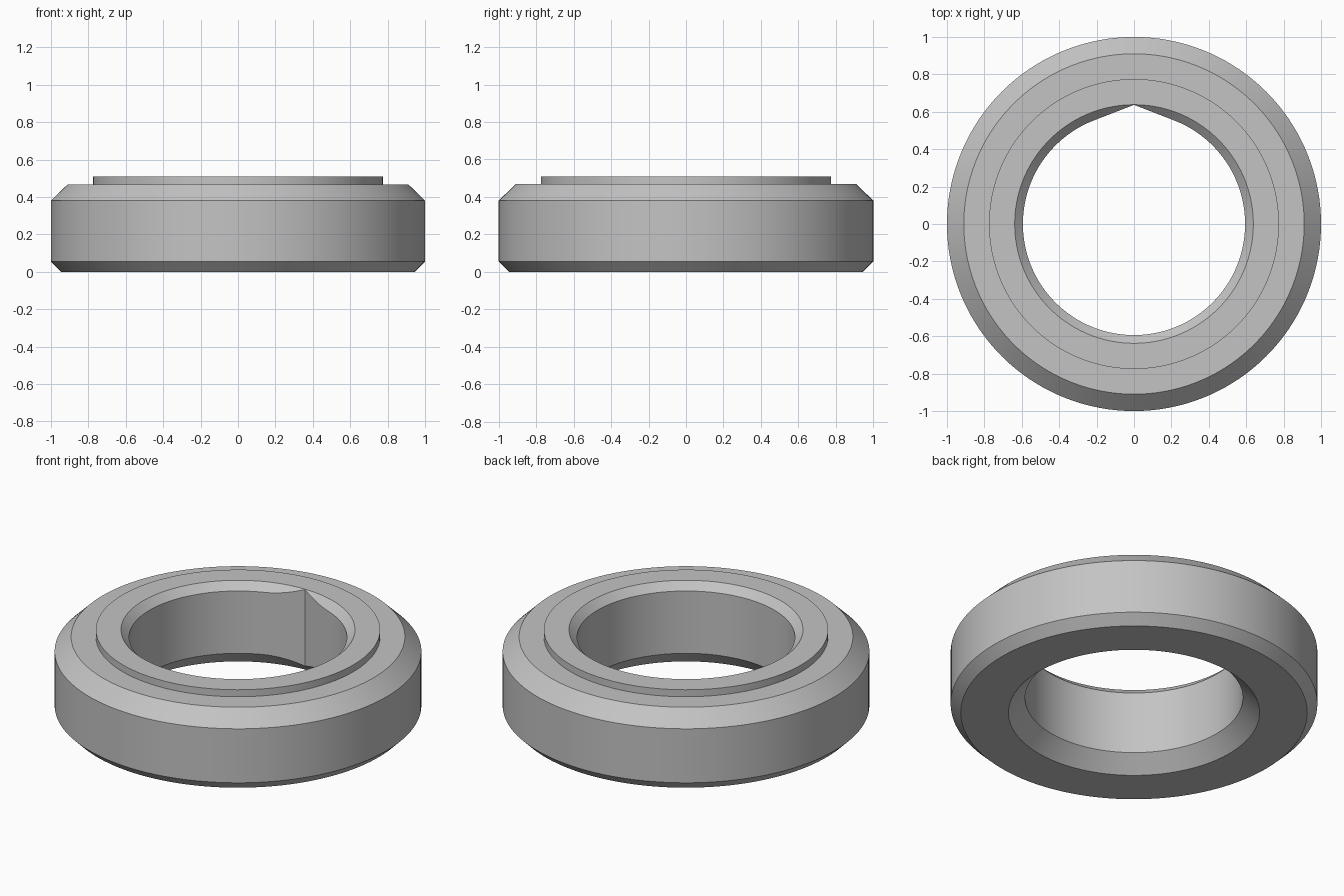
import bpy, bmesh
from math import pi, cos, sin, acos, radians

cube = bpy.data.objects.get("Cube")
if cube:
    bpy.data.objects.remove(cube, do_unlink=True)

SEGMENTS = 136
HEIGHT = 0.51
BORE, TIP = 0.594, 0.637            # teardrop bore: round radius and point
RIM_TOP, RIM_BOTTOM = 0.638, 0.685  # bore chamfer radii on the end faces

# Outer profile (radius, height) from the underside to the raised lip
OUTER = [(0.945, 0), (1, 0.055), (1, 0.38), (0.91, 0.468), (0.775, 0.468), (0.775, HEIGHT)]


def bore_radius(angle):
    """Circle whose tangents meet in a point at the back."""
    off = abs(angle - pi / 2)
    spread = acos(BORE / TIP)
    return BORE / cos(spread - off) if off < spread else BORE


def section(angle):
    """Closed cross-section, with 45 degree chamfers meeting the bore."""
    b = bore_radius(angle)
    return OUTER + [(RIM_TOP, HEIGHT), (b, HEIGHT - RIM_TOP + b),
                    (b, RIM_BOTTOM - b), (RIM_BOTTOM, 0)]


# Sweep the section around the axis
bm = bmesh.new()
rings = []
for i in range(SEGMENTS):
    a = 2 * pi * i / SEGMENTS
    rings.append([bm.verts.new((r * cos(a), r * sin(a), z)) for r, z in section(a)])
for i, ring in enumerate(rings):
    following = rings[(i + 1) % SEGMENTS]
    for j in range(len(ring)):
        k = (j + 1) % len(ring)
        bm.faces.new((ring[j], following[j], following[k], ring[k]))
bmesh.ops.recalc_face_normals(bm, faces=bm.faces)

mesh = bpy.data.meshes.new("collar_ring")
bm.to_mesh(mesh)
bm.free()
collar = bpy.data.objects.new("collar_ring", mesh)
bpy.context.collection.objects.link(collar)

# Plain grey finish
grey = bpy.data.materials.new("plain_grey")
grey.use_nodes = True
colour = (0.55, 0.55, 0.55, 1)
grey.diffuse_color = colour
grey.node_tree.nodes["Principled BSDF"].inputs["Base Color"].default_value = colour
mesh.materials.append(grey)

# Smooth round walls, crisp chamfer edges
bpy.ops.object.select_all(action='DESELECT')
collar.select_set(True)
bpy.context.view_layer.objects.active = collar
bpy.ops.object.shade_smooth_by_angle(angle=radians(25))
